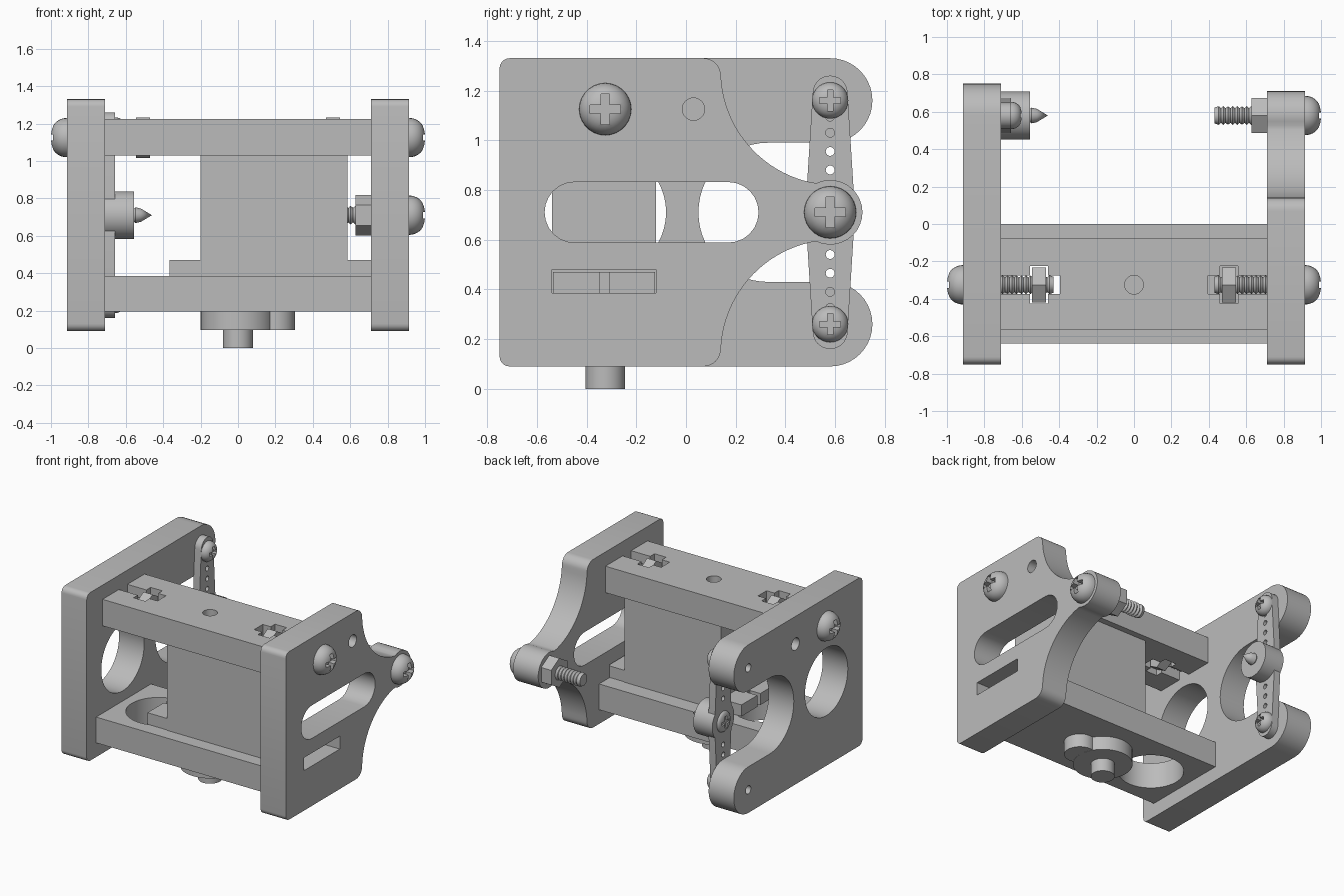
import bpy, bmesh, math
from mathutils import Vector

cube = bpy.data.objects.get("Cube")
if cube:
    bpy.data.objects.remove(cube, do_unlink=True)

mat = bpy.data.materials.new("plain_grey")
mat.use_nodes = True
GREY = (0.5, 0.5, 0.5, 1)
mat.diffuse_color = GREY
mat.node_tree.nodes["Principled BSDF"].inputs["Base Color"].default_value = GREY
parts = []


def finish(name, bm):
    bmesh.ops.recalc_face_normals(bm, faces=bm.faces)
    me = bpy.data.meshes.new(name)
    bm.to_mesh(me)
    bm.free()
    me.materials.append(mat)
    ob = bpy.data.objects.new(name, me)
    bpy.context.collection.objects.link(ob)
    parts.append(ob)
    return ob


def arc(cx, cy, r, a0, a1, n=12):
    angles = [math.radians(a0 + (a1 - a0) * i / n) for i in range(n + 1)]
    return [(cx + r * math.cos(a), cy + r * math.sin(a)) for a in angles]


def circle(cx, cy, r, n=32):
    return arc(cx, cy, r, 0, 360, n)[:-1]


def prism(name, outline, lo, hi, axis="x"):
    """Extrude a closed outline along x (outline in y, z) or z (outline in x, y)."""
    bm = bmesh.new()
    place = (lambda a, b: (lo, a, b)) if axis == "x" else (lambda a, b: (a, b, lo))
    face = bm.faces.new([bm.verts.new(place(a, b)) for a, b in outline])
    moved = bmesh.ops.extrude_face_region(bm, geom=[face])["geom"]
    step = Vector((hi - lo, 0, 0)) if axis == "x" else Vector((0, 0, hi - lo))
    bmesh.ops.translate(bm, vec=step, verts=[g for g in moved if isinstance(g, bmesh.types.BMVert)])
    return finish(name, bm)


def box(name, x, y, z):
    return prism(name, [(x[0], y[0]), (x[1], y[0]), (x[1], y[1]), (x[0], y[1])], *z, axis="z")


def cut(ob, *cutters):
    """Subtract the cutters, keep the result as plain mesh and drop the cutters."""
    for c in cutters:
        mod = ob.modifiers.new("cut", "BOOLEAN")
        mod.operation, mod.solver, mod.object = "DIFFERENCE", "EXACT", c
    graph = bpy.context.evaluated_depsgraph_get()
    me = bpy.data.meshes.new_from_object(ob.evaluated_get(graph))
    ob.modifiers.clear()
    ob.data = me
    for c in cutters:
        parts.remove(c)
        bpy.data.objects.remove(c, do_unlink=True)


def lathe(name, profile, x, y, z, d=1):
    """Turn (distance, radius) points about an axis along x; d is the direction."""
    bm = bmesh.new()
    vs = [bm.verts.new((x + d * t, y + r, z)) for t, r in profile]
    es = [bm.edges.new(pair) for pair in zip(vs, vs[1:])]
    bmesh.ops.spin(bm, geom=vs + es, cent=(x, y, z), axis=(1, 0, 0),
                   angle=math.tau, steps=28)
    bmesh.ops.remove_doubles(bm, verts=bm.verts, dist=0.0005)
    return finish(name, bm)


def screw(name, x, y, z, d, r, h, length, shaft_r, tip=0.0):
    """Domed cross-recess screw: seat at x, head pointing along d."""
    dome = [(h * math.cos(a), r * math.sin(a) ** 0.75)
            for a in [math.pi / 2 * i / 9 for i in range(10)]]
    pitch = 0.025
    n = int((length - tip) / pitch)
    thread = []
    for i in range(n):
        thread += [(-pitch * i, shaft_r * 0.78), (-pitch * (i + 0.5), shaft_r)]
    thread += [(-(length - tip), shaft_r * 0.85), (-length, 0)]
    ob = lathe(name, dome + thread, x, y, z, d)
    # Cross recess in the head
    a, b = r * 0.58, r * 0.16
    lo, hi = sorted((x + d * h * 0.45, x + d * h * 1.5))
    plus = [(a, -b), (a, b), (b, b), (b, a), (-b, a), (-b, b), (-a, b), (-a, -b),
            (-b, -b), (-b, -a), (b, -a), (b, -b)]
    cut(ob, prism("cutter", [(y + p, z + q) for p, q in plus], lo, hi))
    return ob


def nut(name, x0, x1, y, z):
    prism(name, arc(y, z, 0.108, 90, 450, 6)[:-1], x0, x1)


IN, OUT = 0.71, 0.915      # inner and outer faces of the side plates
MID = 0.71                 # height of the plate centre line
SY, SZ = -0.325, 1.125     # beam screw axis
PY = 0.58                  # pivot axis
PRONGS = (0.26, 1.16)

# Left plate with one pivot arm
outline = (arc(-0.71, 0.13, 0.04, 180, 270, 5) + arc(0.07, 0.16, 0.07, -90, 0, 8)
           + arc(0.60, 0.14, 0.46, 177, 102, 20) + arc(PY, MID, 0.13, -115, 115, 20)
           + arc(0.60, 1.28, 0.46, 258, 183, 20) + arc(0.07, 1.26, 0.07, 0, 90, 8)
           + arc(-0.71, 1.29, 0.04, 90, 180, 5))
left_plate = prism("left_plate", outline, IN, OUT)
slot = arc(0.17, MID, 0.122, -90, 90) + arc(-0.447, MID, 0.122, 90, 270)
cut(left_plate,
    prism("cutter", slot, 0.6, 1),
    box("cutter", (0.6, 1), (-0.54, -0.12), (0.385, 0.48)),
    prism("cutter", circle(0.03, SZ, 0.045), 0.78, 1))

# Right plate with forked end
outline = (arc(-0.71, 0.13, 0.04, 180, 270, 5) + arc(PY, PRONGS[0], 0.17, -90, 90, 20)
           + arc(0.33, MID, 0.28, 270, 90, 28) + arc(PY, PRONGS[1], 0.17, -90, 90, 20)
           + arc(-0.71, 1.29, 0.04, 90, 180, 5))
right_plate = prism("right_plate", outline, -OUT, -IN)
cut(right_plate,
    prism("cutter", circle(-0.33, MID, 0.25, 48), -1, -0.6),
    prism("cutter", circle(0.03, SZ, 0.045), -1, -0.78),
    *[prism("cutter", circle(PY, z, 0.03, 20), -1, -0.78) for z in PRONGS])

# Cross beams
top_beam = box("top_beam", (-IN, IN), (-0.565, -0.075), (1.03, 1.225))
cutters = [prism("cutter", circle(0, SY, 0.05), 0.9, 1.4, "z")]
for s in (-1, 1):
    xs = [(0.395, 0.8), (0.46, 0.555)]
    for (a, b), w in zip(xs, (0.05, 0.1)):
        cutters.append(box("cutter", sorted((s * a, s * b)), (SY - w, SY + w), (0.9, 1.4)))
cut(top_beam, *cutters)
bottom_beam = box("bottom_beam", (-IN, IN), (-0.64, 0), (0.195, 0.385))
cut(bottom_beam, prism("cutter", circle(-0.42, SY, 0.22, 40), 0.1, 0.5, "z"))

# Motor
box("motor_body", (-0.2, 0.585), (-0.54, -0.12), (0.3, 1.03))
flange = box("motor_flange", (-0.365, 0.75), (-0.535, -0.125), (0.385, 0.47))
cut(flange, *[box("cutter", x, (-0.345, -0.31), (0.3, 0.6))
              for x in ((-0.4, -0.28), (0.67, 0.8))])
prism("gear_housing", circle(0, SY, 0.2, 40), 0.095, 0.25, "z")
prism("idler_housing", circle(0.2, SY, 0.105), 0.096, 0.25, "z")
prism("output_shaft", circle(0, SY, 0.08), 0, 0.12, "z")

# Frame screws and nuts
screw("left_beam_screw", OUT, SY, SZ, 1, 0.105, 0.085, 0.485, 0.05)
screw("right_beam_screw", -OUT, SY, SZ, -1, 0.105, 0.085, 0.485, 0.05)
screw("pivot_screw", OUT, PY, MID, 1, 0.105, 0.085, 0.485, 0.05)
nut("left_beam_nut", 0.47, 0.545, SY, SZ)
nut("right_beam_nut", -0.545, -0.47, SY, SZ)
nut("pivot_nut", 0.628, IN, PY, MID)

# Drive horn on the fork
outline = (arc(PY, 1.19, 0.07, 0, 180, 16) + [(PY - 0.1, MID)]
           + arc(PY, 0.23, 0.07, 180, 360, 16) + [(PY + 0.1, MID)])
horn = prism("horn_arm", outline, -IN, -0.657)
cut(horn, *[prism("cutter", circle(PY, MID + s * dz, 0.018, 14), -0.8, -0.6)
            for s in (-1, 1) for dz in (0.17, 0.245, 0.32, 0.385)])
prism("horn_hub", circle(PY, MID, 0.128, 40), -IN, -0.555)
screw("horn_hub_screw", -IN, PY, MID, -1, 0.075, 0.025, 0.25, 0.042, 0.06)
for label, z in zip(("lower", "upper"), PRONGS):
    screw(label + "_horn_screw", -0.657, PY, z, 1, 0.073, 0.057, 0.1, 0.03)

# Smooth the round surfaces, keep edges crisp
bpy.ops.object.select_all(action="DESELECT")
for ob in parts:
    ob.select_set(True)
bpy.context.view_layer.objects.active = parts[0]
bpy.ops.object.shade_smooth_by_angle(angle=math.radians(30))
